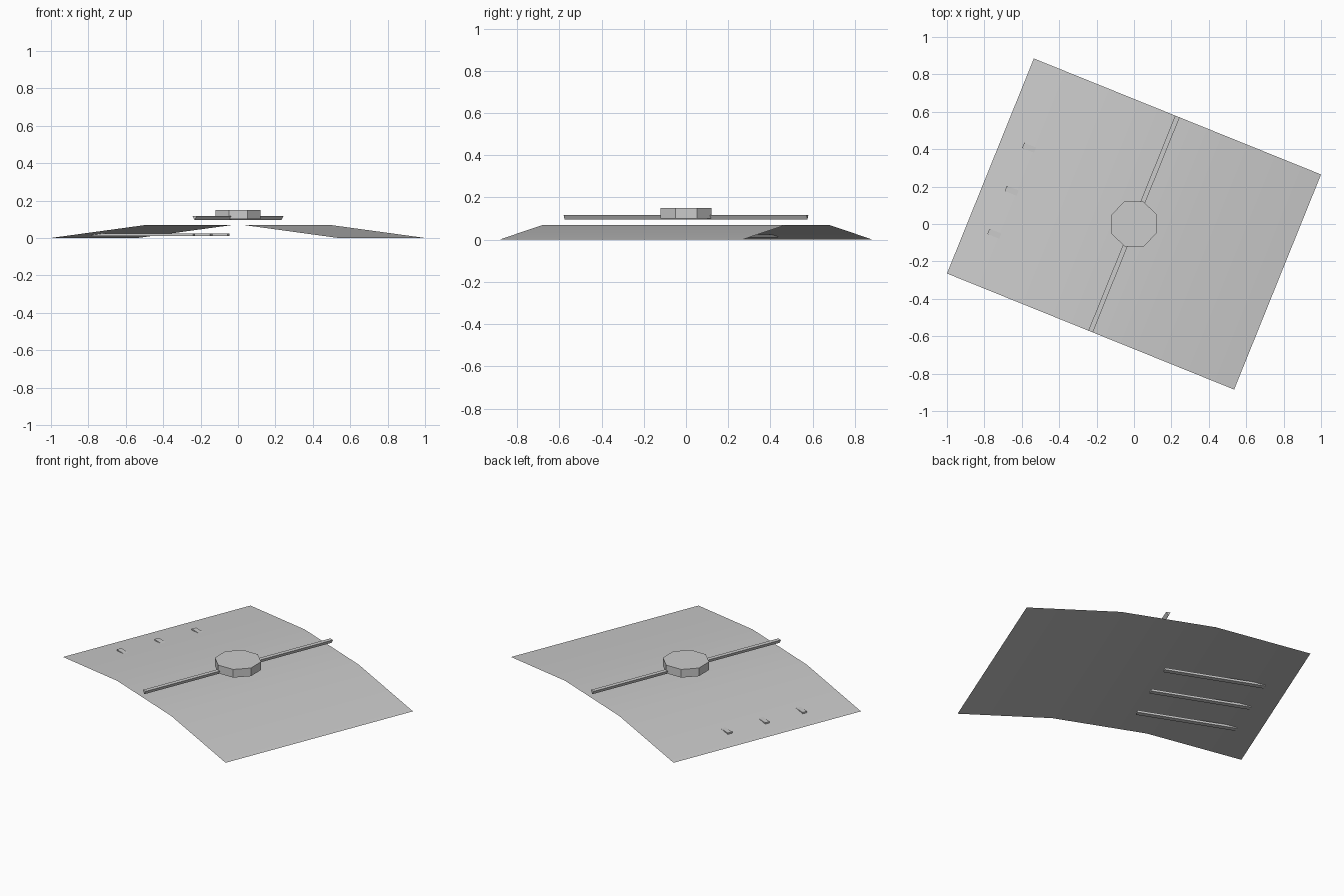
import bpy, math
from mathutils import Matrix

old = bpy.data.objects.get("Cube")
if old:
    bpy.data.objects.remove(old, do_unlink=True)

grey = bpy.data.materials.new("plain_grey")
grey.use_nodes = True
color = (0.6, 0.6, 0.6, 1)
grey.diffuse_color = color
grey.node_tree.nodes["Principled BSDF"].inputs["Base Color"].default_value = color

TURN = Matrix.Rotation(math.radians(-22), 4, 'Z')


def build(name, verts, faces):
    mesh = bpy.data.meshes.new(name)
    mesh.from_pydata(verts, [], faces)
    mesh.materials.append(grey)
    obj = bpy.data.objects.new(name, mesh)
    bpy.context.collection.objects.link(obj)
    obj.matrix_world = TURN
    return obj


def prism(name, ring_a, ring_b):
    """Closed solid between two matching rings of points."""
    n = len(ring_a)
    faces = [(i, (i + 1) % n, n + (i + 1) % n, n + i) for i in range(n)]
    faces += [tuple(reversed(range(n))), tuple(range(n, 2 * n))]
    return build(name, ring_a + ring_b, faces)


# Thin bent sheet with a flat middle and two sloping sides
half = 0.62
profile = [(-0.828, 0), (-0.276, 0.07), (0.276, 0.07), (0.828, 0)]
verts = [(x, y, z) for x, z in profile for y in (-half, half)]
sheet = build("bent_sheet", verts,
              [(2 * i, 2 * i + 2, 2 * i + 3, 2 * i + 1) for i in range(3)])
for face in sheet.data.polygons:
    face.use_smooth = True

# Eight-sided hub above the sheet
ring = [(0.131 * math.cos(i * math.pi / 4), 0.131 * math.sin(i * math.pi / 4))
        for i in range(8)]
prism("hub", [(x, y, 0.1) for x, y in ring], [(x, y, 0.15) for x, y in ring])

# Long three-sided rod through the hub, flat side up
section = [(-0.0128, 0.118), (0.0128, 0.118), (0, 0.096)]
prism("long_rod", [(x, half, z) for x, z in section],
      [(x, -half, z) for x, z in section])

# Three short bars below the sheet, breaking through near its edge
for i in range(3):
    y = 0.168 - 0.248 * i
    bar = [(y - 0.015, 0.011), (y + 0.015, 0.011),
           (y + 0.015, 0.024), (y - 0.015, 0.024)]
    prism(f"under_bar_{i + 1}", [(-0.707, v, z) for v, z in bar],
          [(-0.122, v, z) for v, z in bar])
